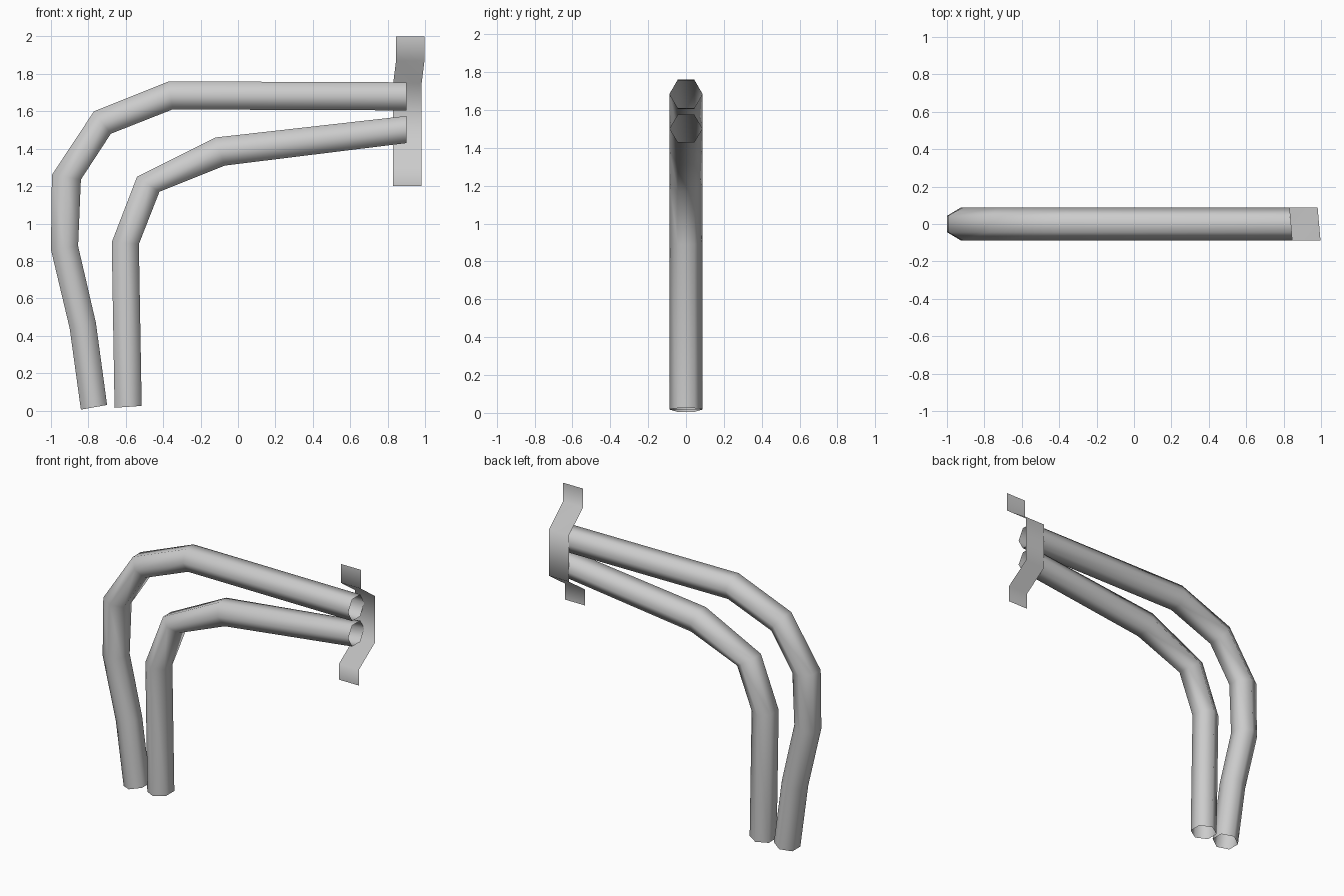
import bpy
import bmesh
from mathutils import Vector

cube = bpy.data.objects.get("Cube")
if cube:
    bpy.data.objects.remove(cube, do_unlink=True)

GREY = (0.6, 0.6, 0.6, 1.0)
metal = bpy.data.materials.new("plain_grey")
metal.use_nodes = True
metal.diffuse_color = GREY
metal.node_tree.nodes["Principled BSDF"].inputs["Base Color"].default_value = GREY

HALF_Y = 0.087


def skin(name, rows, closed):
    """Join consecutive rows of points with smooth quads."""
    bm = bmesh.new()
    rings = [[bm.verts.new(p) for p in row] for row in rows]
    count = len(rings[0])
    for a, b in zip(rings, rings[1:]):
        for i in range(count if closed else count - 1):
            j = (i + 1) % count
            bm.faces.new((a[i], a[j], b[j], b[i])).smooth = True
    bmesh.ops.recalc_face_normals(bm, faces=bm.faces)
    mesh = bpy.data.meshes.new(name)
    bm.to_mesh(mesh)
    bm.free()
    mesh.materials.append(metal)
    obj = bpy.data.objects.new(name, mesh)
    bpy.context.collection.objects.link(obj)
    return obj


def hex_ring(outer, inner):
    """Six-sided ring whose flat sides lie on the outer and inner bend."""
    o, i = (Vector((p[0], 0, p[1])) for p in (outer, inner))
    mid = (o + i) / 2
    wide, narrow = Vector((0, HALF_Y, 0)), Vector((0, HALF_Y / 2, 0))
    return [mid - wide, o - narrow, o + narrow, mid + wide, i + narrow, i - narrow]


def pipe(name, outer, inner):
    return skin(name, [hex_ring(o, i) for o, i in zip(outer, inner)], True)


# Open-ended bent pipes, given by the outer and inner side of each bend
pipe("outer_pipe",
     [(-.84, .005), (-.90, .44), (-1, .86), (-.995, 1.26), (-.77, 1.6), (-.37, 1.76), (.9, 1.755)],
     [(-.70, .03), (-.76, .47), (-.855, .88), (-.84, 1.235), (-.68, 1.48), (-.35, 1.61), (.9, 1.605)])
pipe("inner_pipe",
     [(-.66, .015), (-.675, .9), (-.54, 1.25), (-.12, 1.46), (.9, 1.575)],
     [(-.515, .025), (-.53, .89), (-.42, 1.17), (-.07, 1.31), (.9, 1.43)])

# Thin clamp strap: tabs at the front, middle section behind the pipes
strap = [(.845, -HALF_Y, 2), (.845, -HALF_Y, 1.87), (.83, HALF_Y, 1.75),
         (.83, HALF_Y, 1.43), (.83, -HALF_Y, 1.31), (.83, -HALF_Y, 1.2)]
skin("clamp_strap", [[(x, y, z), (x + .152, y, z)] for x, y, z in strap], False)
